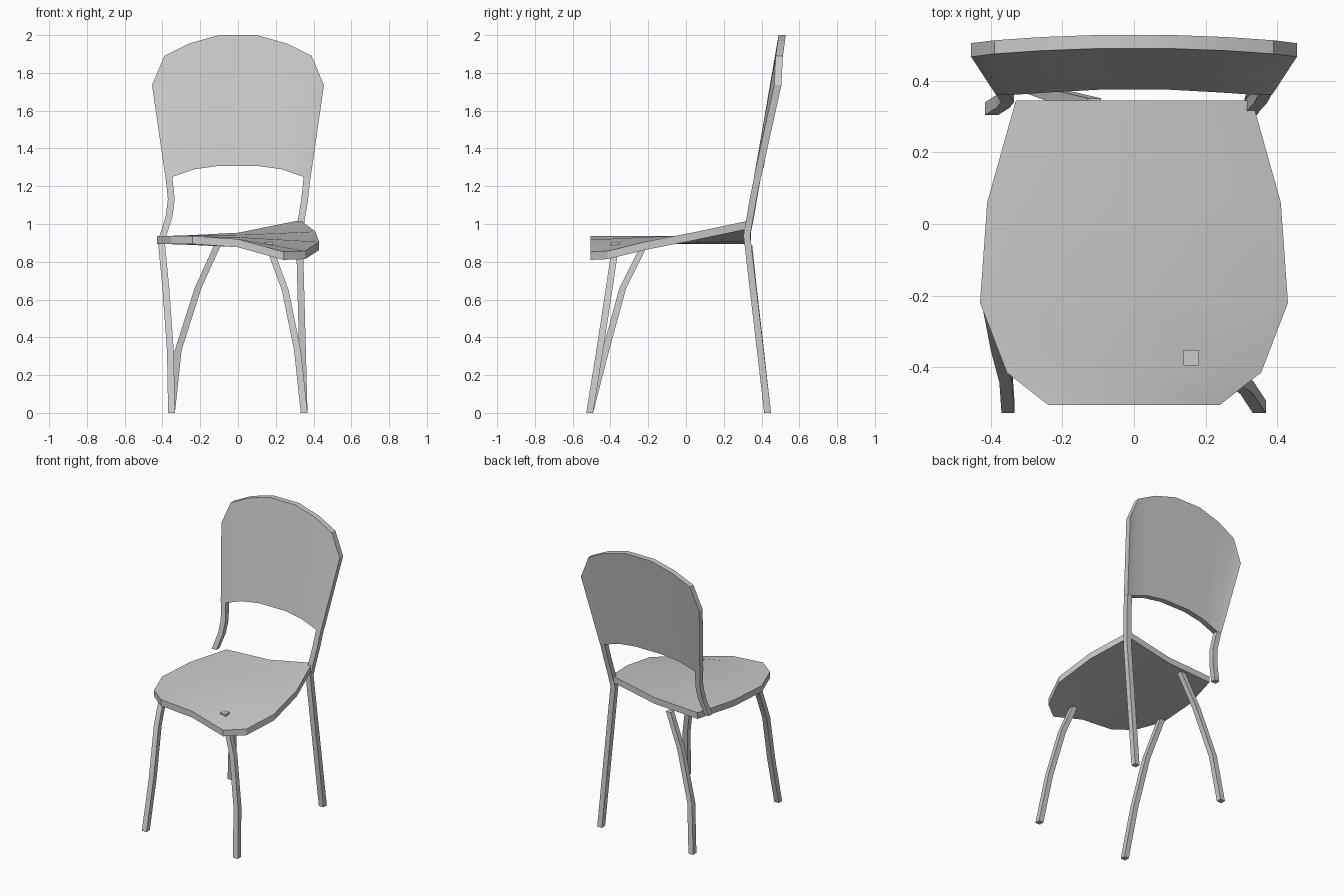
import bpy, bmesh, math

if "Cube" in bpy.data.objects:
    bpy.data.objects.remove(bpy.data.objects["Cube"])

grey = bpy.data.materials.new("plain_grey")
grey.diffuse_color = (0.6, 0.6, 0.6, 1)
grey.use_nodes = True
grey.node_tree.nodes["Principled BSDF"].inputs["Base Color"].default_value = grey.diffuse_color


def make(name, verts, faces, smooth=True):
    """Mesh object with consistent normals and the grey material."""
    bm = bmesh.new()
    vs = [bm.verts.new(v) for v in verts]
    for f in faces:
        bm.faces.new([vs[i] for i in f])
    bmesh.ops.recalc_face_normals(bm, faces=bm.faces)
    me = bpy.data.meshes.new(name)
    bm.to_mesh(me)
    bm.free()
    me.materials.append(grey)
    ob = bpy.data.objects.new(name, me)
    bpy.context.collection.objects.link(ob)
    if smooth:
        bpy.ops.object.select_all(action='DESELECT')
        ob.select_set(True)
        bpy.context.view_layer.objects.active = ob
        bpy.ops.object.shade_smooth_by_angle(angle=math.radians(20))
    return ob


def slab(name, grid, offset):
    """Closed sheet: a grid of points (rows x columns) and its offset copy."""
    rows, cols = len(grid), len(grid[0])
    n = rows * cols
    top = [p for row in grid for p in row]
    verts = top + [tuple(a + b for a, b in zip(p, offset)) for p in top]
    faces = []
    for r in range(rows - 1):
        for c in range(cols - 1):
            q = [r * cols + c, r * cols + c + 1,
                 (r + 1) * cols + c + 1, (r + 1) * cols + c]
            faces += [q, [i + n for i in reversed(q)]]
    # rim, walked once around the grid border
    rim = ([c for c in range(cols)]
           + [r * cols + cols - 1 for r in range(1, rows)]
           + [(rows - 1) * cols + c for c in range(cols - 2, -1, -1)]
           + [r * cols for r in range(rows - 2, 0, -1)])
    for a, b in zip(rim, rim[1:] + rim[:1]):
        faces.append([a, b, b + n, a + n])
    return make(name, verts, faces)


def bar(name, path, w=0.036):
    """Square bar with level cross-sections along a path."""
    h = w / 2
    verts = [(x + sx * h, y + sy * h, z) for x, y, z in path
             for sx, sy in ((-1, -1), (1, -1), (1, 1), (-1, 1))]
    faces = [(0, 1, 2, 3), tuple(len(verts) - 4 + i for i in range(4))]
    for k in range(len(path) - 1):
        for i in range(4):
            j = (i + 1) % 4
            faces.append((4 * k + i, 4 * k + j, 4 * k + 4 + j, 4 * k + 4 + i))
    return make(name, verts, faces)


# Twisted seat: level on the left, climbing to the back on the right
LEFT_Z = 0.937
seat_rows = [  # y, half width, height of right edge
    (0.345, 0.33, 1.02), (0.06, 0.41, 0.96), (-0.22, 0.43, 0.905),
    (-0.415, 0.355, 0.857), (-0.505, 0.24, 0.853)]
slab("seat", [[(t * w, y, LEFT_Z + (z - LEFT_Z) * ((t + 1) / 2) ** 2.3)
               for t in (-1, 0, 1)] for y, w, z in seat_rows], (0, 0, -0.043))

# Backrest panel: right half columns mirrored to the left
half = [  # top point, bottom point
    ((0.455, 0.467, 1.735), (0.385, 0.36, 1.25)),
    ((0.39, 0.475, 1.89), (0.347, 0.36, 1.25)),
    ((0.26, 0.484, 1.955), (0.23, 0.368, 1.29)),
    ((0.10, 0.49, 2.0), (0.10, 0.375, 1.308))]
mirrored = [tuple((-x, y, z) for x, y, z in col) for col in half]
slab("backrest", mirrored + half[::-1], (0, 0.038, 0))

# Back posts: the right one runs on into the leg, the left one ends at the seat
bar("right_post_and_leg", [(0.366, 0.379, 1.25), (0.353, 0.355, 1.13),
                           (0.335, 0.336, 1.02), (0.325, 0.322, 0.94),
                           (0.35, 0.432, 0)])
bar("left_post", [(-0.366, 0.379, 1.25), (-0.353, 0.358, 1.13),
                  (-0.365, 0.343, 1.04), (-0.398, 0.322, 0.935)])

# Curved legs
bar("rear_left_leg", [(-0.11, 0.333, 0.885), (-0.212, 0.357, 0.66),
                      (-0.317, 0.395, 0.33), (-0.352, 0.432, 0)])
bar("front_left_leg", [(-0.405, -0.215, 0.9), (-0.382, -0.335, 0.66),
                       (-0.358, -0.425, 0.33), (-0.352, -0.51, 0)])
bar("front_right_leg", [(0.18, -0.38, 0.84), (0.25, -0.408, 0.65),
                        (0.315, -0.457, 0.33), (0.35, -0.51, 0)])

# Small square button on the seat
bar("seat_button", [(0.16, -0.373, 0.87), (0.16, -0.373, 0.904)], 0.043)
